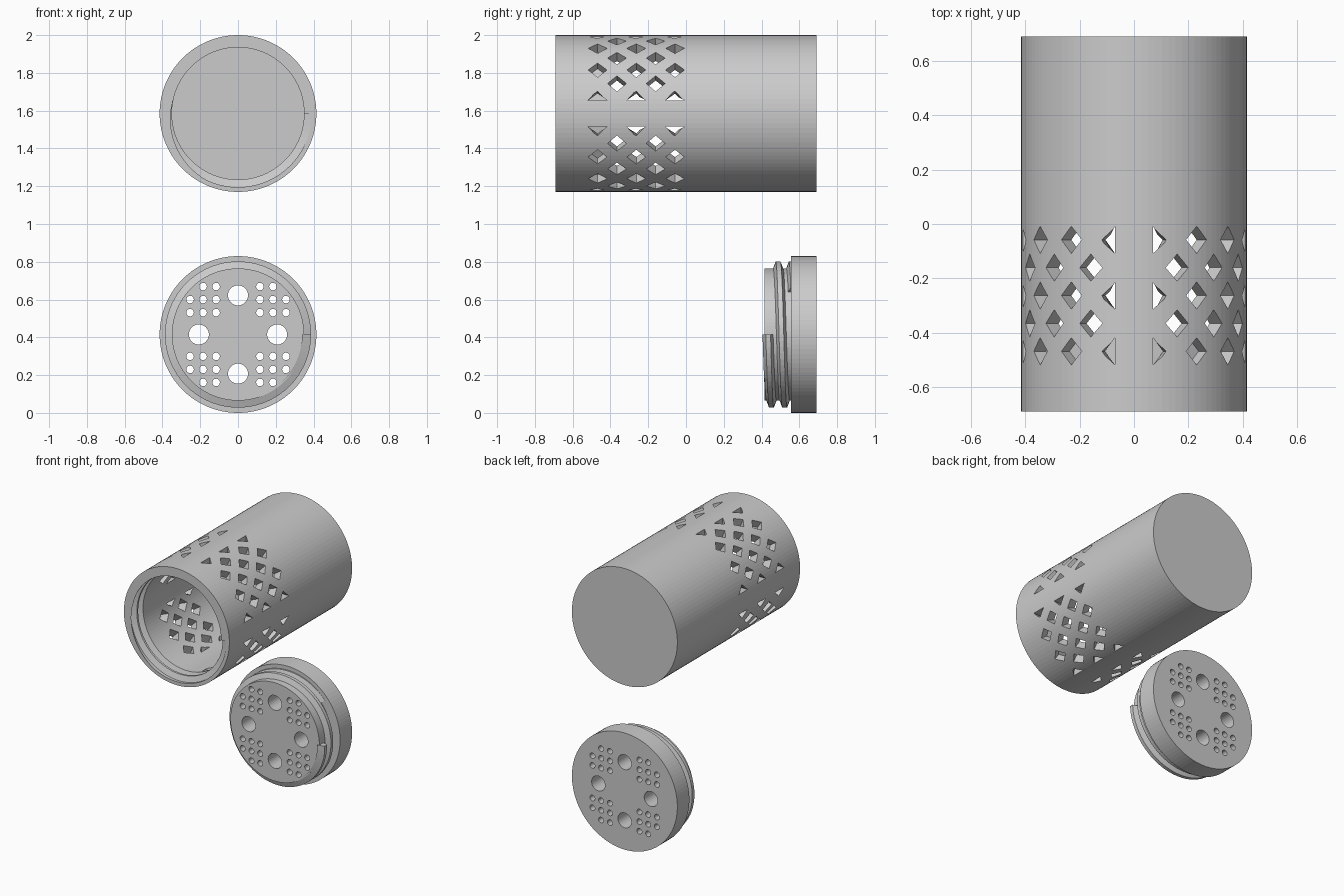
import bpy, bmesh
from math import sin, cos, pi, radians

if "Cube" in bpy.data.objects:
    bpy.data.objects.remove(bpy.data.objects["Cube"])

R, BORE = 0.415, 0.35
BODY_Z, CAP_Z = 1.585, 0.415
SEG = 100


def finish(name, bm):
    bmesh.ops.recalc_face_normals(bm, faces=bm.faces[:])
    me = bpy.data.meshes.new(name)
    bm.to_mesh(me)
    bm.free()
    ob = bpy.data.objects.new(name, me)
    bpy.context.collection.objects.link(ob)
    return ob


def skin(bm, rings):
    """Join equal rings of points into a closed, capped solid."""
    vs = [[bm.verts.new(p) for p in ring] for ring in rings]
    n = len(vs[0])
    for a, b in zip(vs, vs[1:]):
        for i in range(n):
            j = (i + 1) % n
            bm.faces.new((a[i], a[j], b[j], b[i]))
    bm.faces.new(vs[0])
    bm.faces.new(vs[-1][::-1])


def circle(r, y, x, z, seg):
    return [(x + r * cos(2 * pi * i / seg), y, z + r * sin(2 * pi * i / seg)) for i in range(seg)]


def lathe(name, profile, z):
    bm = bmesh.new()
    skin(bm, [circle(r, y, 0, z, SEG) for r, y in profile])
    return finish(name, bm)


def helix(name, y0, turns, root, tip, wide, narrow, z, pitch=0.07):
    """Screw thread ridge with a trapezoid section."""
    section = [(root, -wide), (tip, -narrow), (tip, narrow), (root, wide)]
    bm = bmesh.new()
    rings = []
    for i in range(int(turns * 72) + 1):
        t = 2 * pi * i / 72
        y = y0 + pitch * i / 72
        rings.append([(r * cos(t), y + dy, z - r * sin(t)) for r, dy in section])
    skin(bm, rings)
    return finish(name, bm)


def cut(ob, cutter):
    cutter.hide_render = True
    mod = ob.modifiers.new("cut", 'BOOLEAN')
    mod.operation = 'DIFFERENCE'
    mod.solver = 'EXACT'
    mod.object = cutter
    bpy.context.view_layer.objects.active = ob
    bpy.ops.object.modifier_apply(modifier=mod.name)
    bpy.data.objects.remove(cutter)


# Body: tube open at the front, closed at the back
body = lathe("container_body", [(BORE, 0.62), (BORE, -0.69), (R, -0.69), (R, 0.69)], BODY_Z)

# Internal screw groove at the mouth
cut(body, helix("mouth_groove_cutter", -0.70, 2.2, 0.335, 0.39, 0.033, 0.0125, 0 + BODY_Z))

# Diamond vents: staggered rows in four quadrants, leaving solid ribs between
RIB, HALF, HY = 0.07, 0.045, 0.05


def diamond(bm, deg, y, r_in, quarter):
    a = radians(deg)
    rings = []
    for r in (r_in, 0.45):
        def pt(off):
            return (r * cos(a) - off * sin(a), r * sin(a) + off * cos(a))
        if deg < 20:        # half diamond cut by the side rib
            side, tips = (pt(0)[0], RIB), [pt(HALF - 0.007)]
        elif deg > 70:      # half diamond cut by the top rib
            side, tips = (RIB, pt(0)[1]), [pt(0.007 - HALF)]
        else:
            side, tips = pt(0), [pt(HALF), pt(-HALF)]
        ring = [(side, y - HY), (tips[0], y), (side, y + HY)]
        if len(tips) > 1:
            ring.append((tips[1], y))
        c, s = [(1, 0), (0, 1), (-1, 0), (0, -1)][quarter]
        rings.append([(p[0] * c - p[1] * s, yy, BODY_Z + p[0] * s + p[1] * c) for p, yy in ring])
    skin(bm, rings)


bm = bmesh.new()
for row in range(5):
    y = -0.468 + 0.1025 * row
    angles = (22.5, 45, 67.5) if row % 2 else (11.25, 33.75, 56.25, 78.75)
    for q in range(4):
        for deg in angles:
            # the row over the screw collar is blind
            diamond(bm, deg, y, 0.36 if row == 0 else 0.30, q)
cut(body, finish("vent_cutter", bm))

# Screw cap: flange and plug
cap = lathe("screw_cap", [(BORE, 0.415), (BORE, 0.555), (R, 0.555), (R, 0.69)], CAP_Z)

# Cap perforations: four large holes and mirrored groups of small ones
bm = bmesh.new()


def drill(x, z, r, seg):
    skin(bm, [circle(r, y, x, CAP_Z + z, seg) for y in (0.3, 0.8)])


for sx, sz in ((1, 0), (-1, 0), (0, 1), (0, -1)):
    drill(0.207 * sx, 0.207 * sz, 0.053, 32)
small = (0.116, 0.185, 0.254)
for sx in (1, -1):
    for sz in (1, -1):
        for i in range(3):
            for j in range(3):
                if i + j < 4:
                    drill(sx * small[i], sz * small[j], 0.02, 20)
cut(cap, finish("cap_hole_cutter", bm))

# External thread on the plug
helix("cap_thread", 0.435, 1.9, 0.34, 0.387, 0.03, 0.0125, CAP_Z)
